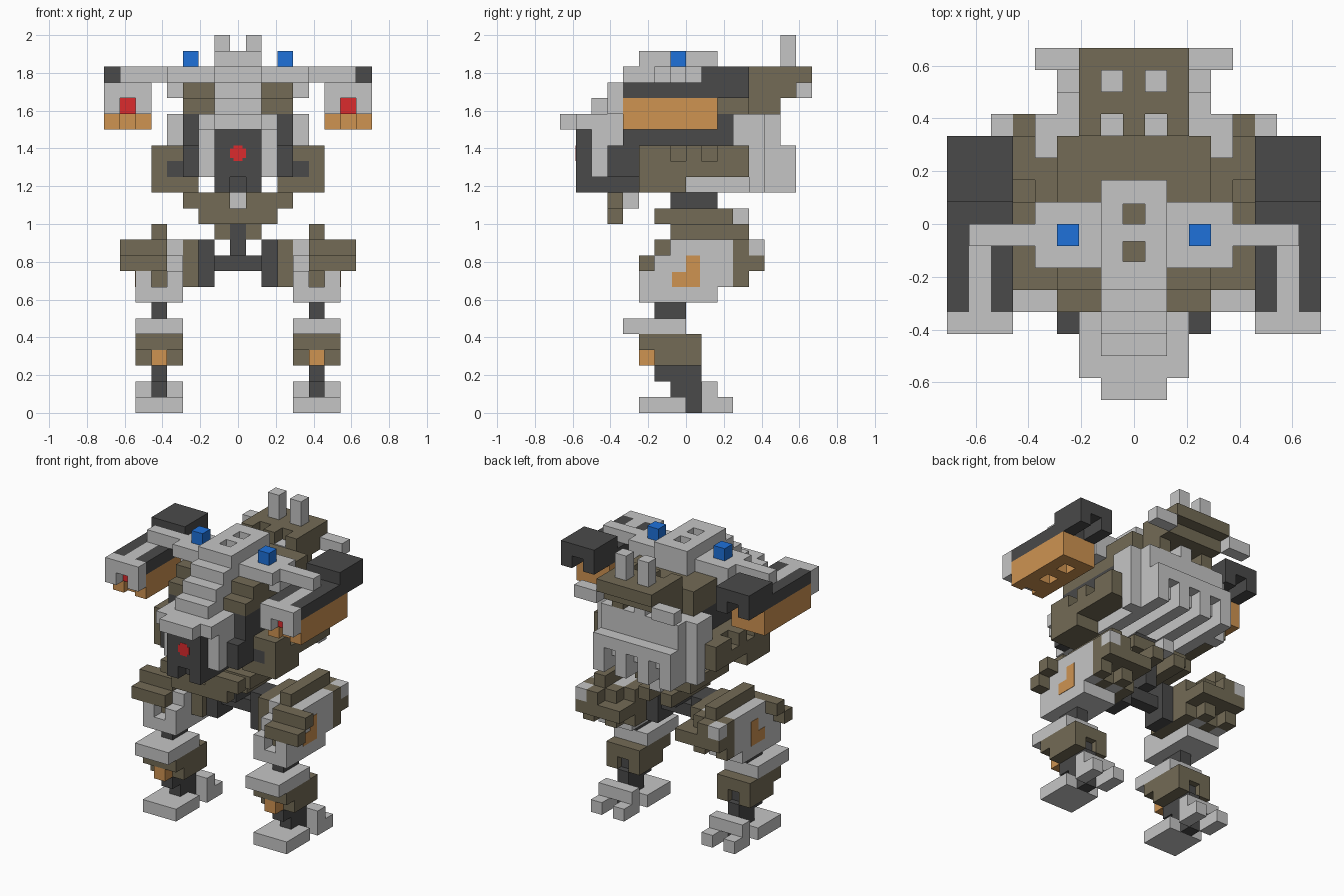
import bpy, bmesh

cube = bpy.data.objects.get("Cube")
if cube:
    bpy.data.objects.remove(cube, do_unlink=True)

U = 1 / 12  # one block


def material(name, rgb):
    m = bpy.data.materials.new(name)
    m.use_nodes = True
    m.diffuse_color = (*rgb, 1)
    bsdf = m.node_tree.nodes["Principled BSDF"]
    bsdf.inputs["Base Color"].default_value = (*rgb, 1)
    bsdf.inputs["Roughness"].default_value = 0.8
    return m


LIGHT = material("light grey", (0.56, 0.56, 0.56))
DARK = material("dark grey", (0.068, 0.068, 0.068))
OLIVE = material("olive brown", (0.172, 0.147, 0.092))
ORANGE = material("orange", (0.62, 0.292, 0.083))
BLUE = material("blue", (0.013, 0.165, 0.70))
RED = material("red", (0.71, 0.024, 0.027))


def part(name, mat, boxes, mirror=False):
    """Boxes are (x0, x1, y0, y1, z0, z1) in blocks; mirror copies them to -x."""
    bm = bmesh.new()
    for x0, x1, y0, y1, z0, z1 in boxes:
        for v in bmesh.ops.create_cube(bm, size=1)["verts"]:
            v.co = (U * (x1 if v.co.x > 0 else x0),
                    U * (y1 if v.co.y > 0 else y0),
                    U * (z1 if v.co.z > 0 else z0))
    mesh = bpy.data.meshes.new(name)
    bm.to_mesh(mesh)
    bm.free()
    mesh.materials.append(mat)
    ob = bpy.data.objects.new(name, mesh)
    bpy.context.collection.objects.link(ob)
    if mirror:
        mod = ob.modifiers.new("Mirror", "MIRROR")
        mod.use_mirror_merge = False


def pair(name, mat, *boxes):
    part(name, mat, boxes, True)


def mid(name, mat, *boxes):
    part(name, mat, boxes)


# Feet and shins
pair("feet", LIGHT, (3.5, 6.5, -3, 0, 0, 1), (3.5, 6.5, 1, 2, 1, 2),
     (3.5, 4.5, 1, 3, 0, 1), (5.5, 6.5, 1, 3, 0, 1))
pair("ankles", DARK, (4.5, 5.5, 0, 1, 0, 1), (4.5, 5.5, -1, 1, 1, 2),
     (4.5, 5.5, -2, 1, 2, 3), (4.5, 5.5, -1, 0.5, 3, 4))
pair("shins", OLIVE, (3.5, 6.5, -2, 0, 3, 5), (3.5, 6.5, -3, -2, 4, 5),
     (3.5, 4.5, 0, 1, 3, 5), (5.5, 6.5, 0, 1, 3, 5), (4.5, 5.5, 0, 1, 4, 5))
pair("shin_lamps", ORANGE, (4.5, 5.5, -3, -2, 3, 4))
pair("knee_plates", LIGHT, (3.5, 6.5, -4, 0, 5, 6))
pair("knee_joints", DARK, (4.5, 5.5, -2, 0, 6, 7))

# Thighs: two side plates around an olive core
plates = []
for x in (3.5, 5.5):
    plates += [(x, x + 1, -3, 2, 7, 8), (x, x + 1, -3, 3, 8, 9),
               (x, x + 1, -2, 3, 9, 10), (x, x + 1, -1, 3, 10, 11)]
pair("thigh_plates", LIGHT, *plates, (4.5, 5.5, -3, 2, 7, 8))
pair("thigh_core", OLIVE, (4.5, 5.5, -2, 3, 8, 11), (4.5, 5.5, -1, 4, 11, 12))
pair("thigh_front_guards", OLIVE, (4.5, 7.5, -3, -2, 9, 10),
     (4.5, 7.5, -2, -1, 10, 11))
pair("thigh_back_guards", OLIVE, (3.5, 6.5, 3, 4, 9, 11), (2.5, 6.5, 3, 5, 9, 10),
     (3.5, 4.5, 3, 4, 8, 9), (5.5, 6.5, 3, 4, 8, 9), (4.5, 5.5, 4, 5, 10, 11))
pair("thigh_back_studs", LIGHT, (5.5, 6.5, 4, 5, 10, 11))
pair("thigh_badges", ORANGE, (6.5, 6.53, 0, 0.9, 8, 10), (6.5, 6.53, -0.9, 0, 8, 8.95))

# Hips and pelvis
pair("hip_caps", OLIVE, (2.5, 3.5, -1, 3, 8, 11))
pair("hip_joints", DARK, (1.5, 2.5, -0.5, 1.5, 8, 11))
mid("hip_axle", DARK, (-1.5, 1.5, 0, 1, 9, 10), (-0.5, 0.5, -1, 2, 10, 12))
pair("pelvis", OLIVE, (0, 2.5, -2, 3, 12, 13), (0.5, 1.5, -1, 4, 11, 12))
mid("tail_block", LIGHT, (-0.5, 0.5, 3, 4, 12, 13))
mid("waist", DARK, (-1.5, 1.5, -1, 2, 13, 14))
pair("apron", OLIVE, (0, 2.5, -5, -4, 12, 13), (0.5, 3.5, -5, -4, 13, 14))
mid("apron_strut", LIGHT, (-0.5, 0.5, -4, -3, 13, 14))

# Torso core and cockpit
mid("torso_core", DARK, (-3.5, 3.5, -4, 3, 15, 19), (-1.5, 1.5, -6, -4, 14, 18),
    (-1.5, 1.5, -4, 0, 14, 15))
mid("cockpit_face", DARK, (-1.5, 1.5, -7, -6, 15, 18), (-1.5, -0.5, -7, -6, 14, 15),
    (0.5, 1.5, -7, -6, 14, 15))
mid("cockpit_eye", RED, (-0.5, 0.5, -7.02, -7, 16.2, 16.8),
    (-0.3, 0.3, -7.025, -7, 16, 17))
pair("cockpit_cheeks", LIGHT, (1.5, 2.5, -6, -4, 15, 18))
pair("cheek_blocks", DARK, (2.5, 3.5, -5, -4, 15, 17), (3.5, 4.5, -3, -2, 15, 16))
mid("cockpit_hood", LIGHT, (-1.5, 1.5, -8, -7, 18, 19), (-2.5, 2.5, -7, -4, 18, 19),
    (-1.5, 1.5, -6, -4, 19, 20), (-1.5, 1.5, -5, -3, 20, 21),
    (-1.5, 1.5, -4, 2, 21, 22))

# Side armour, its outer wall notched at the top
pair("side_armour", OLIVE, (3.5, 4.5, -2, 4, 15, 17), (3.5, 4.5, -3, -2, 16, 17),
     (4.5, 5.5, -3, 4, 15, 16), (2.5, 5.5, -3, 0, 14, 15),
     *[(4.5, 5.5, a, b, 16, 17) for a, b in ((-3, -1), (0, 1), (2, 4))])
mid("upper_armour", OLIVE, (-3.5, 3.5, -4, 4, 19, 20), (-3.5, 3.5, -3, 4, 20, 21))

# Spine ridge with two hatches
mid("spine_ridge", LIGHT, (-1.5, -0.5, -3, 2, 22, 23), (0.5, 1.5, -3, 2, 22, 23),
    *[(-0.5, 0.5, a, b, 22, 23) for a, b in ((-3, -1.7), (-0.8, 0), (0.9, 2))])
mid("spine_hatches", OLIVE, (-0.5, 0.5, -1.7, -0.8, 22, 22.08),
    (-0.5, 0.5, 0, 0.9, 22, 22.08))

# Shoulder beams
mid("shoulder_beam", LIGHT, (-4.5, 4.5, -2, 1, 21, 22))
pair("shoulder_supports", LIGHT, (3.5, 4.5, -1, 1, 20, 21), (4.5, 7.5, -1, 0, 21, 22))
pair("beacons", BLUE, (2.5, 3.5, -1, 0, 22, 23))

# Arm guns with a light strip set flush in the top
pair("gun_housings", DARK, (5.5, 6.5, -4, 4, 20, 21), (7.5, 8.5, -4, 4, 20, 21),
     (6.5, 7.5, -1, 2, 20, 21), (5.5, 8.5, 1, 4, 21, 22))
pair("gun_strips", LIGHT, (6.5, 7.5, -4, -1, 20, 21))
pair("gun_bodies", ORANGE, (5.5, 8.5, -4, 2, 19, 20), (5.5, 6.5, -4, 2, 18, 19),
     (7.5, 8.5, -4, 2, 18, 19), (6.5, 7.5, -3.5, -2, 18, 19),
     (6.5, 7.5, -1, 0, 18, 19), (6.5, 7.5, 1, 2, 18, 19))
pair("gun_fronts", LIGHT, (5.5, 8.5, -5, -4, 20, 21), (5.5, 6.5, -5, -4, 19, 20),
     (7.5, 8.5, -5, -4, 19, 20))
pair("gun_muzzles", RED, (6.5, 7.5, -4.1, -4, 19, 20))

# Engine block with rails below and a slotted rear grille
rails = (-3.5, -1.5, 0.5, 2.5)
mid("engine_block", LIGHT, (-3.5, 3.5, 4, 6, 15, 17), (-3.5, 3.5, 3, 6, 17, 19),
    (-3.5, 3.5, 6, 7, 16, 17), *[(x, x + 1, 0, 7, 14, 15) for x in rails],
    *[(x, x + 1, 6, 7, 15, 16) for x in rails], (-0.5, 0.5, 4, 6, 19, 20))
pair("engine_columns", LIGHT, (3.5, 4.5, 3, 5, 17, 19), (3.5, 4.5, 4, 5, 14, 17))

# Rear deck and exhausts
pair("rear_deck", OLIVE, (1.5, 2.5, 4, 6, 19, 20), (0, 2.5, 4, 7, 20, 21),
     (0, 2.5, 5, 8, 21, 22), (0, 0.5, 4, 5, 21, 22), (1.5, 2.5, 4, 5, 21, 22))
pair("deck_vents", LIGHT, (0.5, 1.5, 4, 5, 21, 21.08))
pair("rear_fins", LIGHT, (2.5, 4.5, 7, 8, 20, 21))
pair("exhaust_stacks", LIGHT, (0.5, 1.5, 6, 7, 22, 24))
